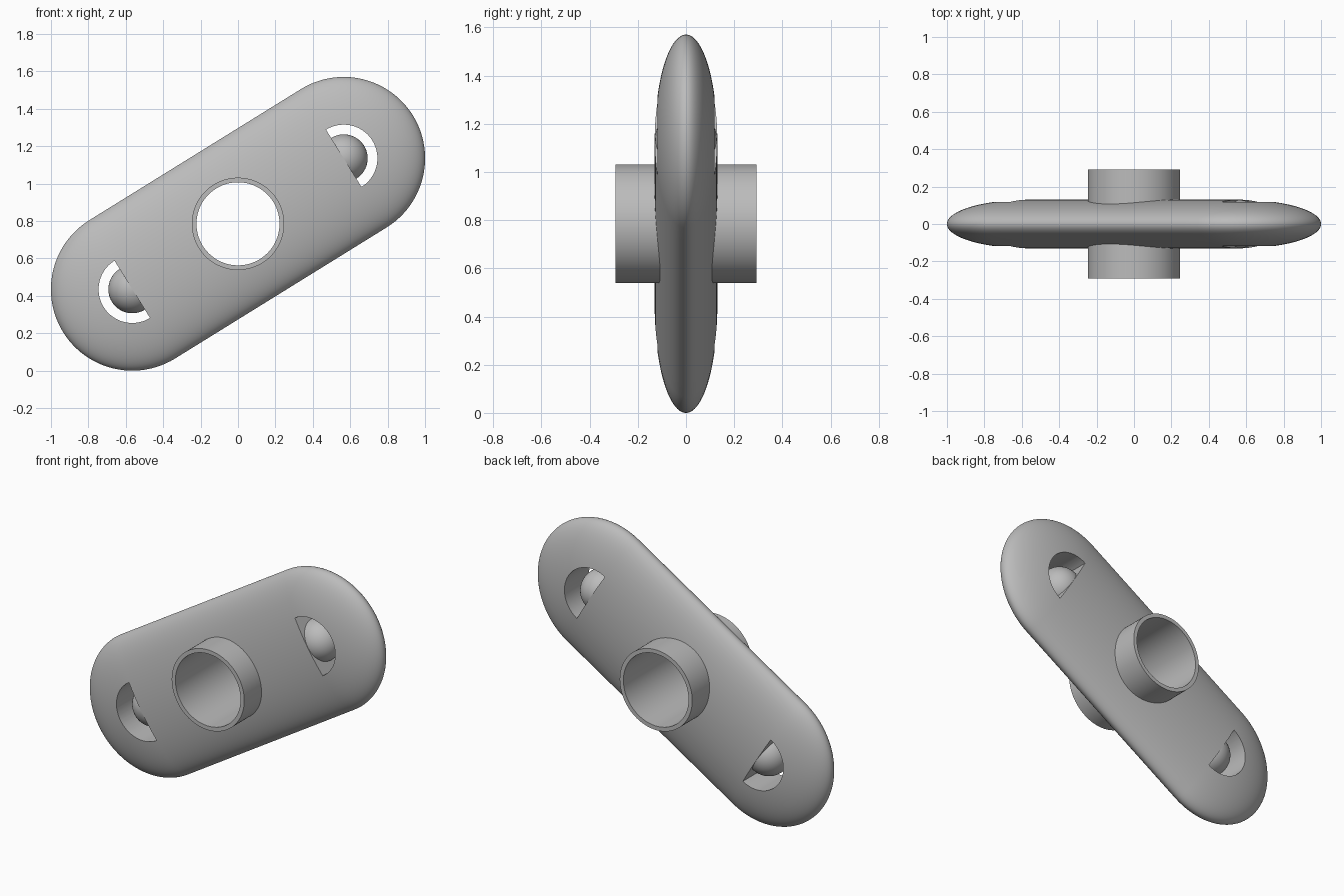
import bpy, bmesh, math
from mathutils import Matrix

if "Cube" in bpy.data.objects:
    bpy.data.objects.remove(bpy.data.objects["Cube"], do_unlink=True)

REACH, RADIUS, HALF_DEPTH = 0.665, 0.435, 0.13     # end centres, end radius, thickness
TILT = math.atan2(0.35, 0.565)
PLACE = Matrix.Translation((0, 0, 0.785)) @ Matrix.Rotation(-TILT, 4, 'Y')

grey = bpy.data.materials.new("plain grey")
grey.use_nodes = True
grey.diffuse_color = (0.5, 0.5, 0.5, 1)
grey.node_tree.nodes["Principled BSDF"].inputs["Base Color"].default_value = grey.diffuse_color


def make(name, bm):
    bmesh.ops.remove_doubles(bm, verts=bm.verts, dist=1e-5)
    bmesh.ops.recalc_face_normals(bm, faces=bm.faces)
    mesh = bpy.data.meshes.new(name)
    bm.to_mesh(mesh)
    bm.free()
    mesh.materials.append(grey)
    obj = bpy.data.objects.new(name, mesh)
    bpy.context.collection.objects.link(obj)
    obj.matrix_world = PLACE
    return obj


def revolve(name, points, axis, steps=96, closed=False, depth=1):
    """Spin a profile about an axis through the centre."""
    bm = bmesh.new()
    verts = [bm.verts.new(p) for p in points]
    edges = [bm.edges.new(pair) for pair in zip(verts, verts[1:])]
    if closed:
        edges.append(bm.edges.new((verts[-1], verts[0])))
    bmesh.ops.spin(bm, geom=verts + edges, axis=axis, cent=(0, 0, 0),
                   angle=math.tau, steps=steps, use_merge=False)
    bmesh.ops.scale(bm, vec=(1, depth, 1), verts=bm.verts)
    return make(name, bm)


def prism(name, outline):
    """Straight cutter through the full depth."""
    bm = bmesh.new()
    face = bm.faces.new([bm.verts.new((x, -0.4, z)) for x, z in outline])
    side = bmesh.ops.extrude_face_region(bm, geom=[face])["geom"]
    bmesh.ops.translate(bm, vec=(0, 0.8, 0),
                        verts=[v for v in side if isinstance(v, bmesh.types.BMVert)])
    obj = make(name, bm)
    obj.hide_render = True
    return obj


def arc(radius, start, end, count, x=0):
    angles = [start + (end - start) * i / count for i in range(count + 1)]
    return [(x + radius * math.cos(a), radius * math.sin(a)) for a in angles]


def smooth(obj):
    bpy.ops.object.select_all(action='DESELECT')
    obj.select_set(True)
    bpy.context.view_layer.objects.active = obj
    bpy.ops.object.shade_smooth_by_angle(angle=math.radians(35))


# Flattened capsule body
quarter = math.pi / 2
right_end = arc(RADIUS, 0, quarter, 24, REACH)
middle = [(REACH * (1 - i / 6), RADIUS) for i in range(1, 12)]
left_end = arc(RADIUS, quarter, math.pi, 24, -REACH)
body = revolve("body", [(x, 0, max(z, 0)) for x, z in right_end + middle + left_end],
               (1, 0, 0), depth=HALF_DEPTH / RADIUS)

# Round centre opening and the two half-round slots
cutters = [prism("centre_cutter", arc(0.235, 0, math.tau, 96)[:-1])]
for side, start in ((1, -quarter), (-1, quarter)):
    cutters.append(prism("slot_cutter", arc(0.18, start, start + math.pi, 48, side * REACH)))
bpy.context.view_layer.objects.active = body
for cutter in cutters:
    mod = body.modifiers.new("cut", 'BOOLEAN')
    mod.operation, mod.solver, mod.object = 'DIFFERENCE', 'EXACT', cutter
    bpy.ops.object.modifier_apply(modifier=mod.name)
    bpy.data.objects.remove(cutter, do_unlink=True)
smooth(body)

# Open tube through the centre
ring = [(r, y, 0) for r, y in ((0.247, -0.292), (0.247, 0.292), (0.222, 0.292), (0.222, -0.292))]
smooth(revolve("centre_tube", ring, (0, 1, 0), closed=True))

# Ball in each slot
for name, side in (("left_ball", 1), ("right_ball", -1)):
    bm = bmesh.new()
    bmesh.ops.create_uvsphere(bm, u_segments=48, v_segments=32, radius=0.128)
    bmesh.ops.translate(bm, vec=(side * REACH, 0, 0), verts=bm.verts)
    smooth(make(name, bm))
